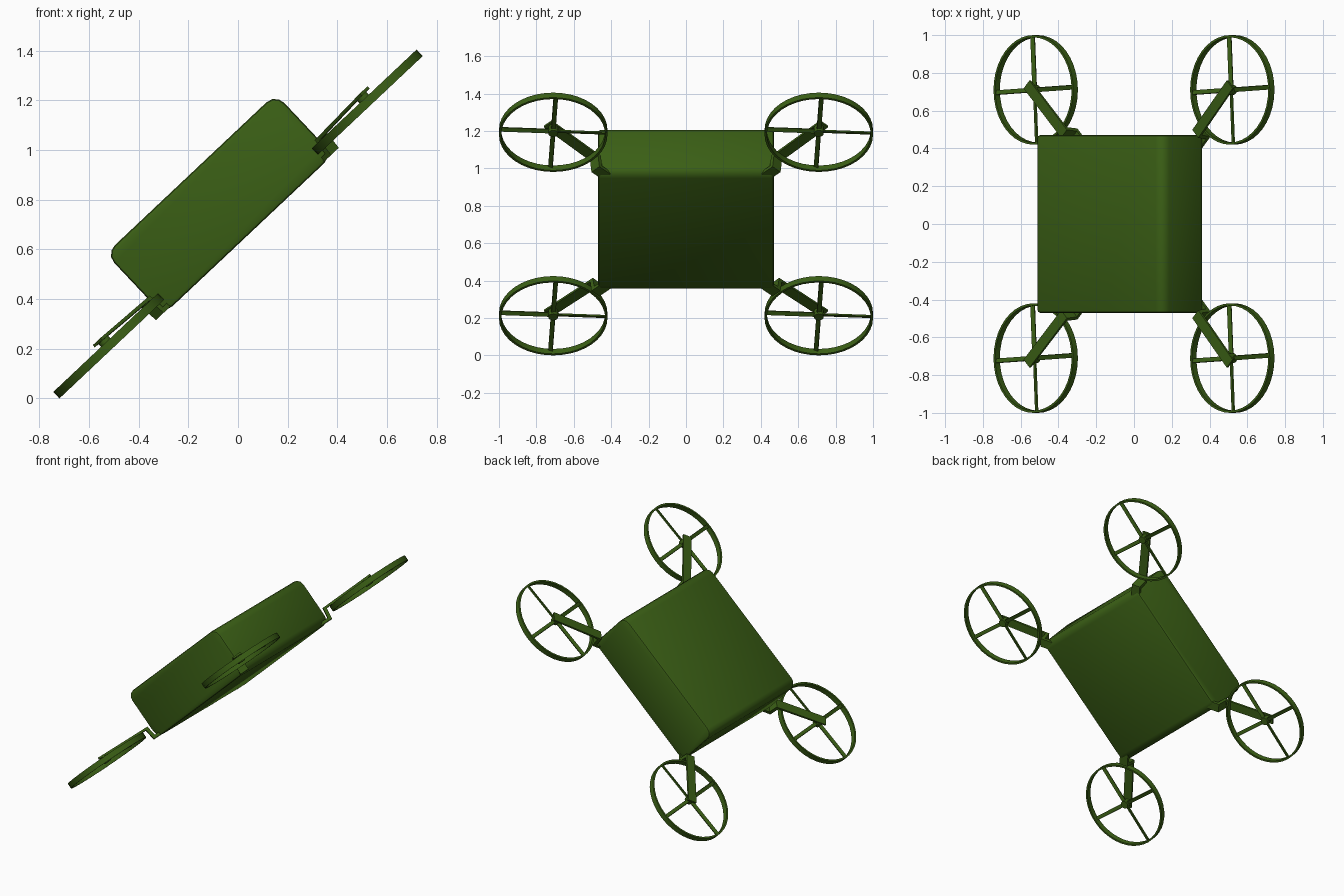
import bpy, bmesh, math
from mathutils import Matrix, Vector

if "Cube" in bpy.data.objects:
    bpy.data.objects.remove(bpy.data.objects["Cube"])

# the whole drone is pitched about the y axis
TILT = Matrix.Translation((0, 0, 0.7025)) @ Matrix.Rotation(-math.radians(43.3), 4, 'Y')
green = bpy.data.materials.new("olive green")
green.diffuse_color = (0.043, 0.115, 0.0075, 1)
green.use_nodes = True
green.node_tree.nodes["Principled BSDF"].inputs["Base Color"].default_value = green.diffuse_color


def finish(bm, name, mat=Matrix()):
    bm.transform(TILT @ mat)
    bmesh.ops.recalc_face_normals(bm, faces=bm.faces)
    me = bpy.data.meshes.new(name)
    bm.to_mesh(me)
    bm.free()
    me.materials.append(green)
    ob = bpy.data.objects.new(name, me)
    bpy.context.collection.objects.link(ob)
    bpy.context.view_layer.objects.active = ob
    bpy.ops.object.select_all(action='DESELECT')
    ob.select_set(True)
    bpy.ops.object.shade_smooth_by_angle(angle=math.radians(35))
    return ob


def box(bm, size, mat):
    bmesh.ops.create_cube(bm, size=1, matrix=mat @ Matrix.Diagonal((*size, 1)))


def strip(bm, path, width):
    """Extrude a closed (x, z) outline across y."""
    face = bm.faces.new([bm.verts.new((x, -width / 2, z)) for x, z in path])
    ext = bmesh.ops.extrude_face_region(bm, geom=[face])
    bmesh.ops.translate(bm, vec=(0, width, 0),
                        verts=[v for v in ext["geom"] if isinstance(v, bmesh.types.BMVert)])


# body: box with rounded side profile and small edge bevels
bm = bmesh.new()
box(bm, (0.94, 0.94, 0.338), Matrix.Translation((0, 0, 0.109)))
long_edges = [e for e in bm.edges if abs(e.verts[0].co.y - e.verts[1].co.y) > 0.5]
bmesh.ops.bevel(bm, geom=long_edges, offset=0.05, segments=3, profile=0.5, affect='EDGES')
rim = [e for e in bm.edges if abs(e.verts[0].co.y - e.verts[1].co.y) < 1e-4]
bmesh.ops.bevel(bm, geom=rim, offset=0.014, segments=2, profile=0.5, affect='EDGES')
finish(bm, "body")

for i, (sx, sy) in enumerate([(1, 1), (-1, 1), (-1, -1), (1, -1)]):
    centre = Matrix.Translation((sx * 0.715, sy * 0.71, 0))
    yaw = Matrix.Rotation(math.atan2(sy, sx), 4, 'Z')

    # stepped arm: foot under the body corner, riser, then a plate over the rotor
    bm = bmesh.new()
    strip(bm, [(0.60, -0.055), (0.685, -0.055), (0.695, 0.020), (1.045, 0.034),
               (1.045, 0.046), (0.675, 0.034), (0.665, -0.035), (0.60, -0.035)], 0.06)
    finish(bm, "arm_%d" % i, yaw)

    # guard ring
    bm = bmesh.new()
    prof = [(0.278, -0.018), (0.29, -0.018), (0.29, 0.018), (0.278, 0.018)]
    vs = [bm.verts.new((r, 0, z)) for r, z in prof]
    es = [bm.edges.new((vs[k], vs[(k + 1) % 4])) for k in range(4)]
    bmesh.ops.spin(bm, geom=vs + es, cent=(0, 0, 0), axis=(0, 0, 1),
                   angle=math.tau, steps=40, use_merge=True)
    bmesh.ops.remove_doubles(bm, verts=bm.verts, dist=1e-4)
    finish(bm, "guard_ring_%d" % i, centre)

    # four pitched blades
    bm = bmesh.new()
    for k in range(4):
        m = (Matrix.Rotation(math.radians(3 + 90 * k), 4, 'Z') @ Matrix.Translation((0.143, 0, 0.008))
             @ Matrix.Rotation(math.radians(20), 4, 'X'))
        box(bm, (0.27, 0.024, 0.008), m)
    finish(bm, "blades_%d" % i, centre)

    # motor hub
    bm = bmesh.new()
    bmesh.ops.create_cone(bm, cap_ends=True, segments=16, radius1=0.026, radius2=0.026,
                          depth=0.05, matrix=Matrix.Translation((0, 0, 0.015)))
    finish(bm, "hub_%d" % i, centre)
